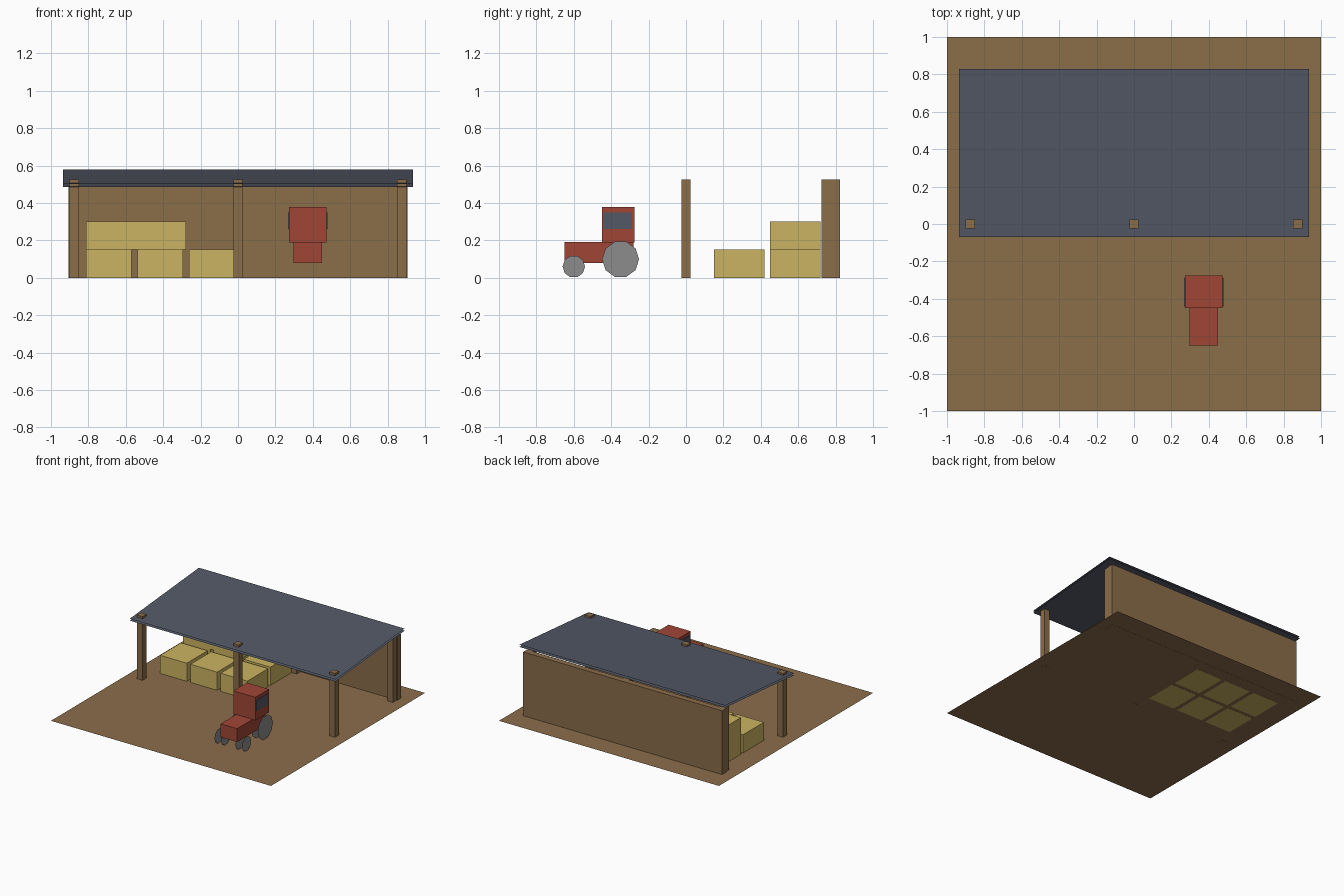
import bpy
import bmesh
from math import cos, sin, tau

cube = bpy.data.objects.get("Cube")
if cube:
    bpy.data.objects.remove(cube, do_unlink=True)


def make_material(name, rgb):
    linear = [((c / 255 + 0.055) / 1.055) ** 2.4 for c in rgb] + [1]
    mat = bpy.data.materials.new(name)
    mat.use_nodes = True
    mat.diffuse_color = linear
    mat.node_tree.nodes["Principled BSDF"].inputs["Base Color"].default_value = linear
    return mat


WOOD = make_material("earth_and_wood", (139, 109, 74))
SLATE = make_material("slate_blue", (84, 89, 102))
STRAW = make_material("straw", (203, 180, 98))
RED = make_material("red_paint", (160, 70, 54))
GREY = make_material("wheel_grey", (140, 140, 140))


def finish(name, bm, mat):
    mesh = bpy.data.meshes.new(name)
    bm.to_mesh(mesh)
    bm.free()
    mesh.materials.append(mat)
    obj = bpy.data.objects.new(name, mesh)
    bpy.context.collection.objects.link(obj)
    return obj


def box(name, mat, xs, ys, zs):
    """Box from its extents along each axis."""
    bm = bmesh.new()
    bmesh.ops.create_cube(bm, size=1)
    for v in bm.verts:
        for axis, (lo, hi) in enumerate((xs, ys, zs)):
            v.co[axis] = lo if v.co[axis] < 0 else hi
    return finish(name, bm, mat)


def sheet(name, mat, half_x, front, back, up=True):
    """Flat sheet between a front and a back (y, z) edge."""
    bm = bmesh.new()
    corners = [(-half_x, *front), (half_x, *front), (half_x, *back), (-half_x, *back)]
    verts = [bm.verts.new(c) for c in corners]
    bm.faces.new(verts if up else verts[::-1])
    return finish(name, bm, mat)


def wheel(name, x_in, x_out, y, radius):
    """Pair of ten-sided discs, each facing away from the other."""
    bm = bmesh.new()
    for x, other in ((x_in, x_out), (x_out, x_in)):
        ring = [bm.verts.new((x, y + radius * cos(tau * i / 10), radius + radius * sin(tau * i / 10)))
                for i in range(10)]
        bm.faces.new(ring if x > other else ring[::-1])
    return finish(name, bm, GREY)


# Yard
sheet("ground", WOOD, 1, (-1, 0.001), (1, 0.001))

# Open shed: posts, back wall and two-skin sloping roof
for side, px in (("right", -0.875), ("middle", 0), ("left", 0.875)):
    for row, py in (("front", 0), ("back", 0.75)):
        box(f"{row}_{side}_post", WOOD, (px - 0.025, px + 0.025), (py - 0.025, py + 0.025), (0, 0.525))
box("back_wall", WOOD, (-0.905, 0.905), (0.775, 0.823), (0, 0.525))
sheet("roof_top", SLATE, 0.935, (-0.07, 0.502), (0.828, 0.578))
sheet("roof_underside", SLATE, 0.935, (-0.068, 0.485), (0.83, 0.561), up=False)

# Hay bales: two rows of three, with a long one stacked on the back row
for row, y in (("front", 0.15), ("back", 0.45)):
    for i in range(3):
        x = -0.813 + 0.275 * i
        box(f"{row}_bale_{i + 1}", STRAW, (x, x + 0.243), (y, y + 0.27), (0, 0.15))
box("top_bale", STRAW, (-0.813, -0.278), (0.45, 0.72), (0.15, 0.302))

# Tractor
CX = 0.373
box("tractor_body", RED, (CX - 0.075, CX + 0.075), (-0.65, -0.28), (0.08, 0.19))
box("tractor_cab", RED, (CX - 0.1, CX + 0.1), (-0.45, -0.275), (0.188, 0.378))
for side, s in (("right", -1), ("left", 1)):
    box(f"{side}_cab_window", SLATE, sorted((CX + s * 0.099, CX + s * 0.105)), (-0.44, -0.29), (0.26, 0.35))
    wheel(f"{side}_rear_wheel", CX + s * 0.06, CX + s * 0.12, -0.35, 0.099)
    wheel(f"{side}_front_wheel", CX + s * 0.065, CX + s * 0.125, -0.6, 0.06)
